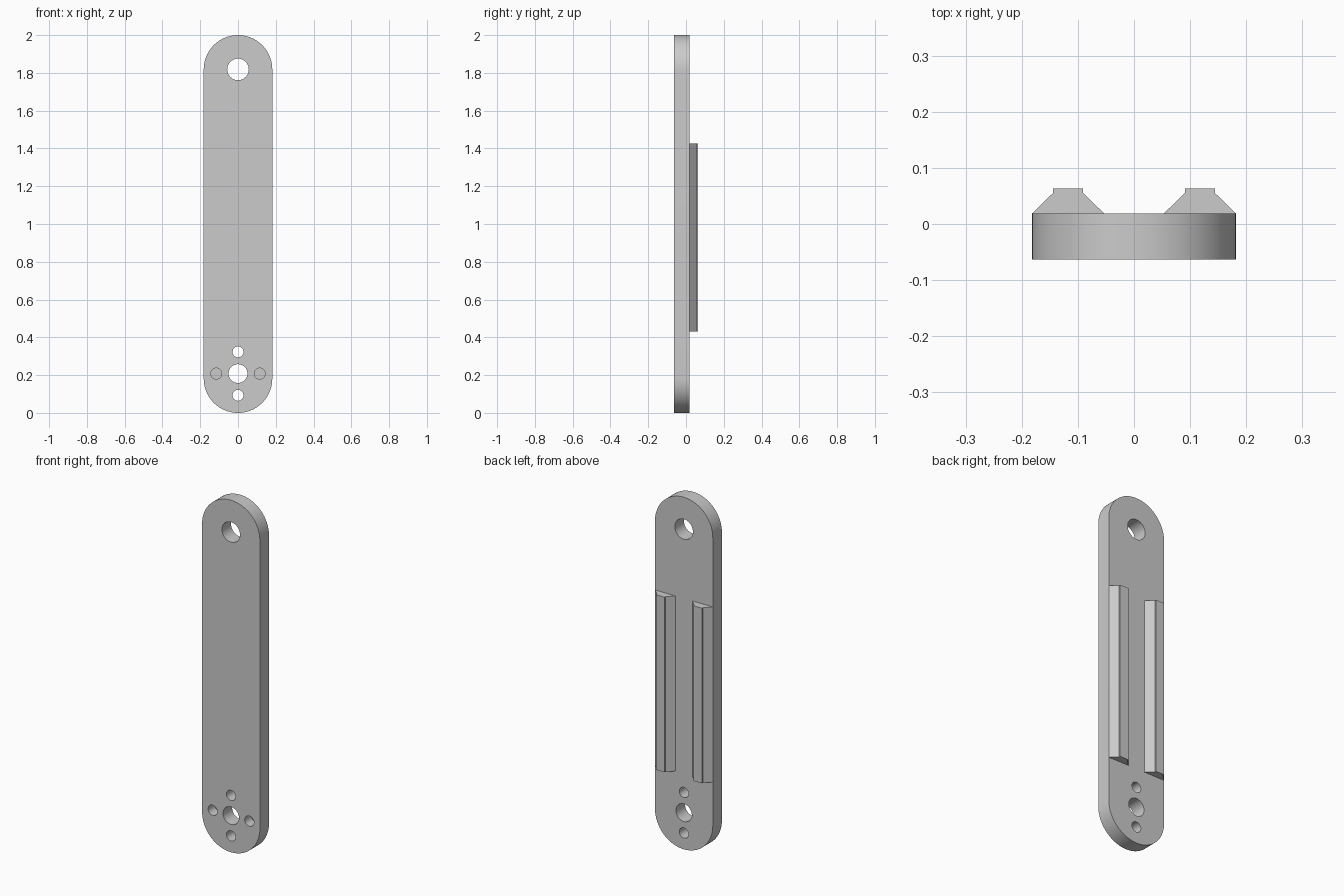
import bpy
import bmesh
import math

cube = bpy.data.objects.get("Cube")
if cube:
    bpy.data.objects.remove(cube, do_unlink=True)

FRONT, BACK = -0.063, 0.019      # plate faces
RADIUS, HEIGHT = 0.1815, 2.0
PIVOT_Z = 0.208                  # lower hole group

grey = bpy.data.materials.new("light grey")
grey.use_nodes = True
colour = (0.6, 0.6, 0.6, 1)
grey.diffuse_color = colour
grey.node_tree.nodes["Principled BSDF"].inputs["Base Color"].default_value = colour


def prism(name, outline, offset):
    """Extrude a closed outline of 3D points along offset."""
    bm = bmesh.new()
    face = bm.faces.new([bm.verts.new(p) for p in outline])
    ext = bmesh.ops.extrude_face_region(bm, geom=[face])
    verts = [g for g in ext["geom"] if isinstance(g, bmesh.types.BMVert)]
    bmesh.ops.translate(bm, verts=verts, vec=offset)
    bmesh.ops.recalc_face_normals(bm, faces=bm.faces)
    mesh = bpy.data.meshes.new(name)
    bm.to_mesh(mesh)
    bm.free()
    mesh.materials.append(grey)
    obj = bpy.data.objects.new(name, mesh)
    bpy.context.collection.objects.link(obj)
    return obj


def arc(x, y, z, r, start, end, n):
    angles = [start + (end - start) * i / n for i in range(n + 1)]
    return [(x + r * math.cos(a), y, z + r * math.sin(a)) for a in angles]


# Plate with rounded ends
outline = arc(0, FRONT, HEIGHT - RADIUS, RADIUS, 0, math.pi, 48)
outline += arc(0, FRONT, RADIUS, RADIUS, math.pi, 2 * math.pi, 48)
plate = prism("plate", outline, (0, BACK - FRONT, 0))

# Holes: x, z, radius, depth (side holes are blind)
THROUGH, BLIND = 0.2, 0.06
holes = [(0, HEIGHT - RADIUS, 0.057, THROUGH), (0, PIVOT_Z, 0.05, THROUGH)]
for s in (-1, 1):
    holes.append((0, PIVOT_Z + s * 0.115, 0.029, THROUGH))
    holes.append((s * 0.115, PIVOT_Z, 0.029, BLIND))

cutters = []
for x, z, r, depth in holes:
    ring = arc(x, FRONT - 0.05, z, r, 0, 2 * math.pi, 40)[:-1]
    cutter = prism("hole_cutter", ring, (0, depth + 0.05, 0))
    cutter.hide_render = True
    mod = plate.modifiers.new("hole", "BOOLEAN")
    mod.operation = "DIFFERENCE"
    mod.solver = "EXACT"
    mod.object = cutter
    cutters.append(cutter)

# Bake the holes into the plate and drop the cutters
graph = bpy.context.evaluated_depsgraph_get()
baked = bpy.data.meshes.new_from_object(plate.evaluated_get(graph))
plate.modifiers.clear()
plate.data = baked
for cutter in cutters:
    bpy.data.objects.remove(cutter, do_unlink=True)

bpy.ops.object.select_all(action="DESELECT")
plate.select_set(True)
bpy.context.view_layer.objects.active = plate
bpy.ops.object.shade_smooth_by_angle(angle=math.radians(30))

# Two chamfered rails on the back
profile = [(-0.064, BACK), (-0.027, 0.055), (-0.027, 0.063),
           (0.027, 0.063), (0.027, 0.055), (0.064, BACK)]
for name, x in (("left_rail", 0.1175), ("right_rail", -0.1175)):
    prism(name, [(x + px, y, 0.43) for px, y in profile], (0, 0, 0.995))
